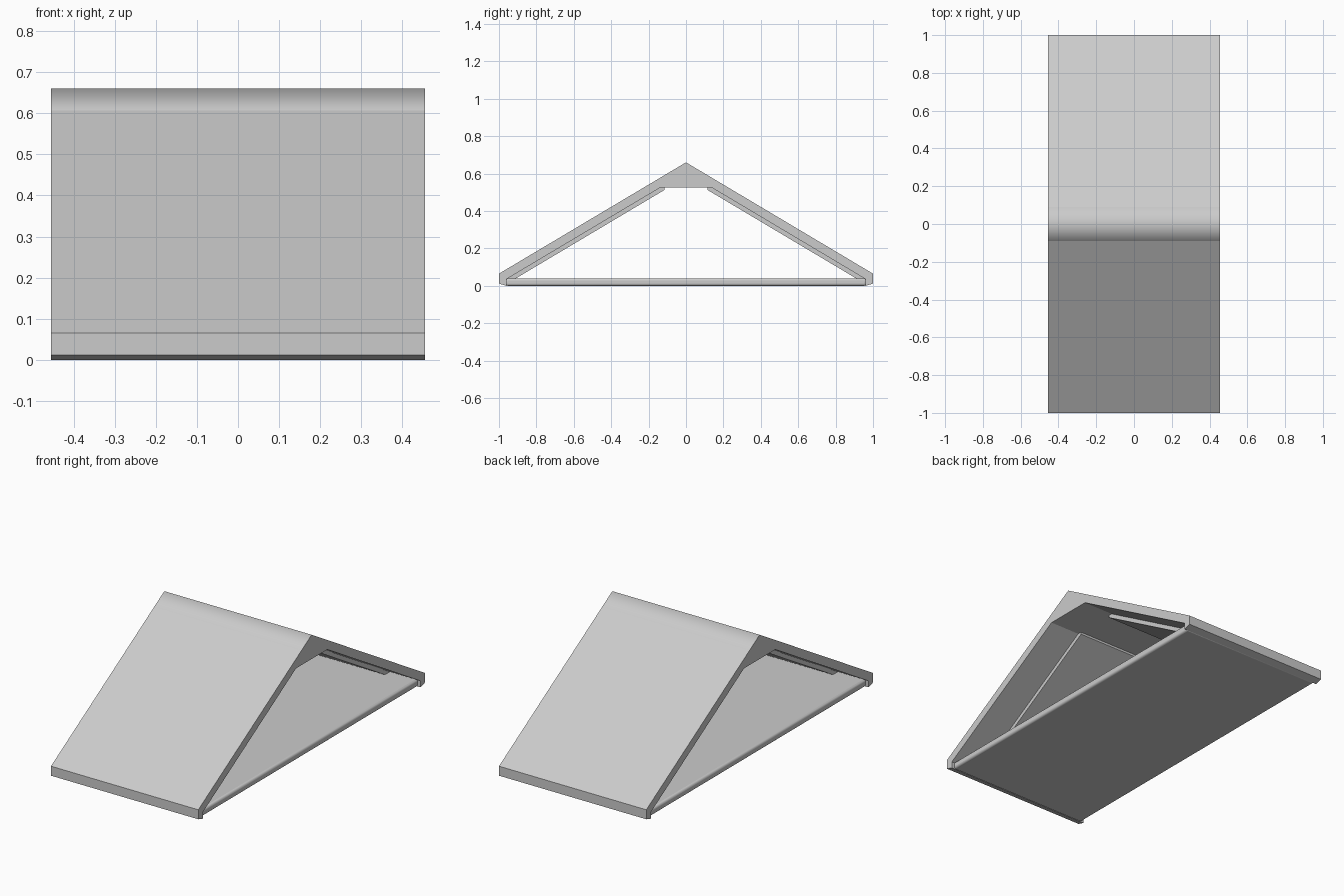
import bpy
import bmesh
import math

cube = bpy.data.objects.get("Cube")
if cube:
    bpy.data.objects.remove(cube, do_unlink=True)

grey = bpy.data.materials.new("plain grey")
grey.use_nodes = True
colour = (0.6, 0.6, 0.6, 1)
grey.diffuse_color = colour
grey.node_tree.nodes["Principled BSDF"].inputs["Base Color"].default_value = colour

HALF_WIDTH = 0.455
RIDGE = 0.66
PITCH = 0.595
THICK = 0.053   # vertical thickness of a roof panel
BATTEN = 0.026  # vertical thickness of the lining board


def top(y):
    """Height of the outer roof surface at distance y from the ridge."""
    return RIDGE - PITCH * y


def extrude(name, profile, half, smooth=0, bevel=0):
    """Extrude a (y, z) profile along x, centred on x = 0."""
    bm = bmesh.new()
    face = bm.faces.new([bm.verts.new((-half, y, z)) for y, z in profile])
    out = bmesh.ops.extrude_face_region(bm, geom=[face])
    for v in out["geom"]:
        if isinstance(v, bmesh.types.BMVert):
            v.co.x = half
    bmesh.ops.recalc_face_normals(bm, faces=bm.faces)
    mesh = bpy.data.meshes.new(name)
    bm.to_mesh(mesh)
    bm.free()
    mesh.materials.append(grey)
    obj = bpy.data.objects.new(name, mesh)
    bpy.context.collection.objects.link(obj)
    if bevel:
        mod = obj.modifiers.new("rounded_edges", "BEVEL")
        mod.width = bevel
        mod.segments = 3
    if smooth:
        bpy.ops.object.select_all(action="DESELECT")
        obj.select_set(True)
        bpy.context.view_layer.objects.active = obj
        bpy.ops.object.shade_smooth_by_angle(angle=math.radians(smooth))
    return obj


# Ridge: shallow cap on top, flat block underneath
CAP = 0.09
SOFFIT = 0.525
inner = (top(0) - THICK - SOFFIT) / PITCH
extrude("ridge_beam", [(0, RIDGE), (CAP, top(CAP)), (inner, SOFFIT),
                       (-inner, SOFFIT), (-CAP, top(CAP))], HALF_WIDTH, smooth=65)

# Sloping panels with eaves, and the narrower lining boards below them
for side, label in ((-1, "front"), (1, "back")):
    panel = [(CAP, top(CAP)), (1, top(1)), (1, 0.012), (0.96, 0),
             (0.96, top(0.96) - THICK), (inner, SOFFIT)]
    extrude(label + "_roof_panel", [(side * y, z) for y, z in panel], HALF_WIDTH)

    lining = [(0.115, top(0.115) - THICK), (0.955, top(0.955) - THICK),
              (0.912, top(0.912) - THICK - BATTEN),
              (0.115, top(0.115) - THICK - BATTEN)]
    extrude(label + "_lining_board", [(side * y, z) for y, z in lining], 0.27)

# Floor slab with softened edges
extrude("floor_slab", [(-0.965, 0), (0.965, 0), (0.965, 0.04), (-0.965, 0.04)],
        0.44, smooth=50, bevel=0.012)
